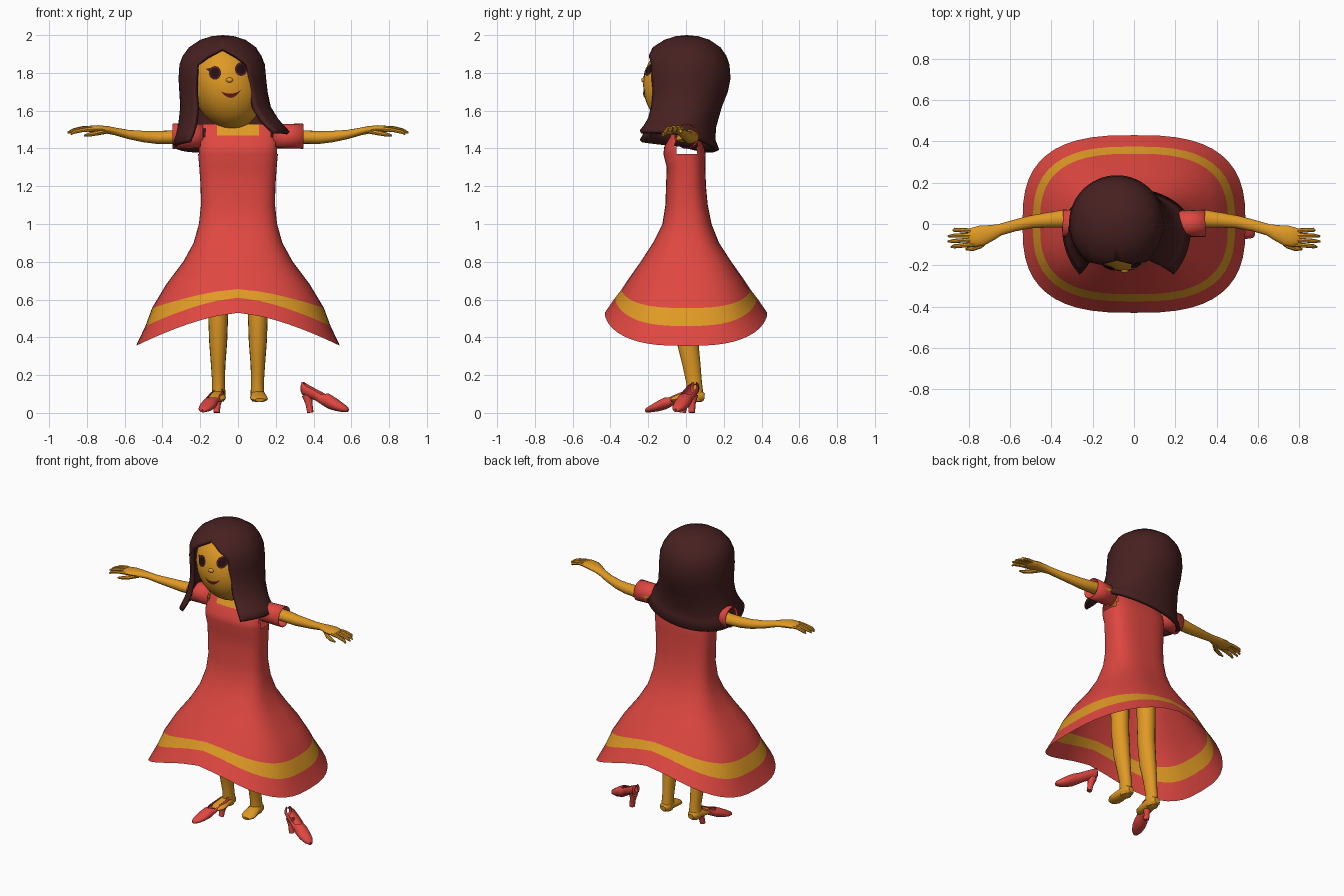
import bpy, bmesh, math
from mathutils import Vector, Matrix

if "Cube" in bpy.data.objects:
    bpy.data.objects.remove(bpy.data.objects["Cube"])


def material(name, rgb):
    m = bpy.data.materials.new(name)
    m.diffuse_color = (*rgb, 1)
    m.use_nodes = True
    m.node_tree.nodes["Principled BSDF"].inputs["Base Color"].default_value = m.diffuse_color
    return m


RED = material("coral red", (0.74, 0.063, 0.052))
GOLD = material("golden", (0.74, 0.32, 0.018))
BROWN = material("dark brown", (0.063, 0.0145, 0.0145))
BLACK = material("eye black", (0.022, 0.004, 0.006))
MAROON = material("lip maroon", (0.14, 0.012, 0.01))


def finish(name, bm, mats, thick=0, angle=40):
    bmesh.ops.remove_doubles(bm, verts=bm.verts[:], dist=1e-4)
    bmesh.ops.recalc_face_normals(bm, faces=bm.faces[:])
    me = bpy.data.meshes.new(name)
    bm.to_mesh(me)
    bm.free()
    for m in mats:
        me.materials.append(m)
    ob = bpy.data.objects.new(name, me)
    bpy.context.collection.objects.link(ob)
    bpy.ops.object.select_all(action='DESELECT')
    ob.select_set(True)
    bpy.context.view_layer.objects.active = ob
    bpy.ops.object.shade_smooth_by_angle(angle=math.radians(angle))
    if thick:
        s = ob.modifiers.new("thickness", 'SOLIDIFY')
        s.thickness = thick
        s.offset = -1
    return ob


def skin_rings(rings, closed=True, caps=False, bands=()):
    """Bridge rings of points; the rows listed in bands take the second colour."""
    bm = bmesh.new()
    vs = [[bm.verts.new(p) for p in r] for r in rings]
    n = len(vs[0])
    for i in range(len(vs) - 1):
        for j in range(n if closed else n - 1):
            k = (j + 1) % n
            f = bm.faces.new((vs[i][j], vs[i][k], vs[i + 1][k], vs[i + 1][j]))
            f.material_index = int(i in bands)
    if caps:
        bm.faces.new(vs[0][::-1])
        bm.faces.new(vs[-1])
    return bm


def tube(name, pts, mat, segs=14, caps=True, thick=0):
    """Limb through (x, y, z, half width, half height)."""
    cs = [Vector(p[:3]) for p in pts]
    rings = []
    for i, p in enumerate(pts):
        t = (cs[min(i + 1, len(cs) - 1)] - cs[max(i - 1, 0)]).normalized()
        ref = Vector((0, 0, 1)) if abs(t.z) < 0.7 else Vector((0, 1, 0))
        side = t.cross(ref).normalized()
        up = side.cross(t)
        rings.append([cs[i] + side * p[3] * math.cos(a) + up * p[4] * math.sin(a)
                      for a in (2 * math.pi * k / segs for k in range(segs))])
    return finish(name, skin_rings(rings, caps=caps), [mat], thick)


def mirrored(pts):
    return [(-p[0], *p[1:]) for p in pts]


# Dress: half width, half depth, y centre, z at the sides, z at front and back
rows = [(.54, .43, 0, .355, .53), (.49, .375, 0, .46, .61), (.455, .34, 0, .555, .655),
        (.38, .30, 0, .68, .715), (.29, .24, 0, .80, .80), (.235, .175, 0, .90, .90),
        (.207, .13, .005, 1.0, 1.0), (.196, .112, .003, 1.1, 1.1), (.198, .106, 0, 1.2, 1.2),
        (.205, .102, 0, 1.3, 1.3), (.211, .112, -.008, 1.37, 1.37), (.211, .105, -.01, 1.41, 1.41),
        (.207, .08, -.006, 1.46, 1.46), (.203, .062, 0, 1.505, 1.505), (.195, .045, 0, 1.53, 1.53),
        (.01, .005, 0, 1.532, 1.532)]
rings = []
for a, b, yc, zs, zf in rows:
    ring = []
    for k in range(48):
        t = 2 * math.pi * k / 48
        c, s = math.cos(t), math.sin(t)
        cx = math.copysign(abs(c) ** (2 / 2.8), c)
        sy = math.copysign(abs(s) ** (2 / 2.8), s)
        ring.append((a * cx, yc + b * sy, zf + (zs - zf) * abs(cx) ** 1.5))
    rings.append(ring)
bm = skin_rings(rings, bands=(1,))
# armholes
holes = [f for f in bm.faces if abs(f.calc_center_median().x) > .17
         and 1.375 < f.calc_center_median().z < 1.5 and abs(f.calc_center_median().y) < .055]
bmesh.ops.delete(bm, geom=holes, context='FACES')
# square neckline
for co, no in (((.11, 0, 0), (1, 0, 0)), ((-.11, 0, 0), (1, 0, 0)), ((0, 0, 1.468), (0, 0, 1))):
    fs = [f for f in bm.faces if min(v.co.z for v in f.verts) > 1.4]
    geom = list({e for f in fs for e in f.edges} | {v for f in fs for v in f.verts}) + fs
    bmesh.ops.bisect_plane(bm, geom=geom, plane_co=co, plane_no=no, dist=1e-5)
for f in bm.faces:
    c = f.calc_center_median()
    if abs(c.x) < .11 and c.z > 1.468 and c.y < .03:
        f.material_index = 1
finish("dress", bm, [RED, GOLD], angle=50)

# Sleeves, arms, hands, legs and feet on both sides
sleeve = [(.185, 0, 1.465, .062, .064), (.27, .002, 1.465, .064, .065), (.345, .004, 1.465, .066, .067)]
arm = [(.20, .02, 1.465, .045, .036), (.345, .025, 1.46, .043, .036), (.43, .018, 1.458, .036, .034),
       (.50, .01, 1.463, .031, .03), (.58, -.008, 1.474, .028, .024), (.65, -.028, 1.49, .028, .02),
       (.69, -.042, 1.498, .038, .02), (.74, -.057, 1.503, .05, .02), (.785, -.066, 1.503, .046, .017),
       (.80, -.068, 1.502, .036, .01)]
fingers = [[(.77, y0, 1.503, .012, .013), (.82, (y0 + y1) / 2, 1.508 - d, .011, .011),
            (.87, y1, 1.497 - d, .010, .010), (xt, y1 - .003, 1.485 - d, .005, .005)]
           for y0, y1, xt, d in ((-.034, -.028, .875, .004), (-.054, -.056, .90, 0),
                                 (-.076, -.082, .902, .002), (-.098, -.108, .885, .01))]
thumb = [(.70, -.065, 1.492, .016, .015), (.745, -.105, 1.482, .014, .013),
         (.785, -.12, 1.474, .012, .011), (.815, -.122, 1.468, .005, .005)]
leg = [(.105, -.01, .95, .06, .062), (.105, -.008, .55, .054, .058), (.105, .008, .38, .048, .058),
       (.105, .03, .25, .038, .048), (.103, .043, .16, .034, .042), (.103, .047, .11, .036, .044),
       (.105, .05, .08, .038, .044), (.105, .05, .06, .03, .036)]
foot = [(.104, .098, .085, .02, .018), (.104, .08, .087, .035, .031), (.106, .03, .09, .04, .033),
        (.11, -.02, .08, .046, .024), (.113, -.055, .074, .045, .018), (.115, -.08, .068, .024, .01)]
for side, f in (("right", lambda p: p), ("left", mirrored)):
    tube(side + "_sleeve", f(sleeve), RED, 24, caps=False, thick=.004)
    tube(side + "_arm", f(arm), GOLD, 16)
    for i, fp in enumerate(fingers):
        tube(f"{side}_finger_{i + 1}", f(fp), GOLD, 8)
    tube(side + "_thumb", f(thumb), GOLD, 8)
    tube(side + "_leg", f(leg), GOLD, 18)
    tube(side + "_foot", f(foot), GOLD, 14)

# Neck and head, the head leaning a little to one side
tube("neck", [(0, 0, 1.44, .06, .05), (-.012, 0, 1.52, .05, .048), (-.04, 0, 1.62, .05, .05)], GOLD, 18)
HC, HR, LEAN = Vector((-.058, -.02, 1.735)), Vector((.192, .207, .232)), -.12
bm = bmesh.new()
bmesh.ops.create_uvsphere(bm, u_segments=36, v_segments=22, radius=1,
                          matrix=Matrix.Translation(HC) @ Matrix.Diagonal((*HR, 1)))
for v in bm.verts:
    v.co.x += LEAN * (v.co.z - HC.z)
finish("head", bm, [GOLD])


def on_face(x, z, lift=.004):
    u = (x - LEAN * (z - HC.z) - HC.x) / HR.x
    w = (z - HC.z) / HR.z
    return (x, HC.y - HR.y * math.sqrt(max(0, 1 - u * u - w * w)) - lift, z)


# Eyes with lashes, nose and smiling mouth
for name, ex, ez, d in (("left", -.122, 1.80, -1), ("right", .016, 1.82, 1)):
    rings = [[on_face(ex + .032 * s * math.cos(a), ez + .036 * s * math.sin(a))
              for a in (2 * math.pi * k / 24 for k in range(24))] for s in (1, .72, .35, 0)]
    finish(name + "_eye", skin_rings(rings, bands=(1, 2)), [BROWN, BLACK])
    lash = [[on_face(ex + d * .022, ez + .027), on_face(ex + d * .031, ez + .008)],
            [on_face(ex + d * .046, ez + .022), on_face(ex + d * .046, ez + .018)]]
    finish(name + "_lash", skin_rings(lash, closed=False), [BROWN])
rings = []
for k in range(13):
    t = k / 6 - 1
    x = -.037 + .053 * t
    rings.append([on_face(x, 1.69 + .016 * t * t + .003 * t),
                  on_face(x, 1.668 + .038 * t * t + .003 * t)])
finish("mouth", skin_rings(rings, closed=False), [MAROON])
bm = bmesh.new()
bmesh.ops.create_uvsphere(bm, u_segments=14, v_segments=8, radius=1, matrix=Matrix.Translation(
    on_face(-.045, 1.762, 0)) @ Matrix.Diagonal((.019, .012, .013, 1)))
finish("nose", bm, [GOLD])

# Hair: z, centre x, centre y, half width, front depth, back depth, half opening angle
hair = [(2.0, -.08, .005, 0, 0, 0, 0), (1.994, -.08, .005, .06, .06, .06, 0),
        (1.975, -.08, .005, .12, .12, .12, 0), (1.935, -.082, .003, .178, .18, .18, 0),
        (1.89, -.084, .002, .209, .215, .212, 22), (1.845, -.084, .002, .226, .234, .228, 37),
        (1.77, -.083, .002, .232, .235, .234, 38), (1.70, -.077, 0, .234, .23, .222, 40),
        (1.62, -.066, -.005, .24, .235, .195, 40), (1.54, -.052, -.015, .265, .25, .175, 42),
        (1.49, -.043, -.02, .29, .28, .175, 44), (1.45, -.036, -.02, .312, .33, .195, 47)]
rings = []
for i, (z, cx, cy, rx, rf, rb, op) in enumerate(hair):
    w = max(0, (1.62 - z) / .17)
    ring = []
    for k in range(49):
        a = math.radians(op) + (2 * math.pi - 2 * math.radians(op)) * k / 48
        c, s = math.cos(a), math.sin(a)
        ring.append((cx + rx * s, cy - (rf if c > 0 else rb) * c,
                     z + w * (.035 * s + (.03 if c > 0 else .055) * c)))
    rings.append(ring)
finish("hair", skin_rings(rings, closed=False), [BROWN], thick=.022)

# Shoes: distance from the back, bottom, top, half width, half opening angle
shoe = [(0, .11, .15, .012, 0), (.008, .095, .168, .026, 25), (.035, .085, .165, .034, 62),
        (.08, .065, .145, .035, 66), (.12, .04, .12, .038, 60), (.15, .022, .102, .042, 0),
        (.19, .01, .078, .041, 0), (.23, .004, .05, .032, 0), (.255, .004, .032, .016, 0),
        (.26, .01, .022, .004, 0)]
heel = [(.032, 0, .105, .028, .026), (.042, 0, .06, .018, .018), (.05, 0, .012, .016, .018)]
for name, back, toe, tall in (("right", (.335, .05), (.585, -.055), 1),
                              ("left", (-.095, .03), (-.19, -.215), .8)):
    d = Vector(toe) - Vector(back)
    place = (Matrix.Translation((*back, 0)) @ Matrix.Rotation(math.atan2(d.y, d.x), 4, 'Z')
             @ Matrix.Diagonal((d.length / .26, 1, tall, 1)))
    rings = []
    for s, z0, z1, w, op in shoe:
        o = math.radians(op)
        angs = [o + (2 * math.pi - 2 * o) * k / 24 for k in range(25)]
        rings.append([(s, w * math.sin(a), (z0 + z1) / 2 + (z1 - z0) / 2 * math.cos(a)) for a in angs])
    ob = finish(name + "_shoe", skin_rings(rings, closed=False), [RED], thick=.004)
    ob.matrix_world = place
    tube(name + "_heel", [(x, y, z - .01, a, b) for x, y, z, a, b in heel], RED, 12).matrix_world = place
